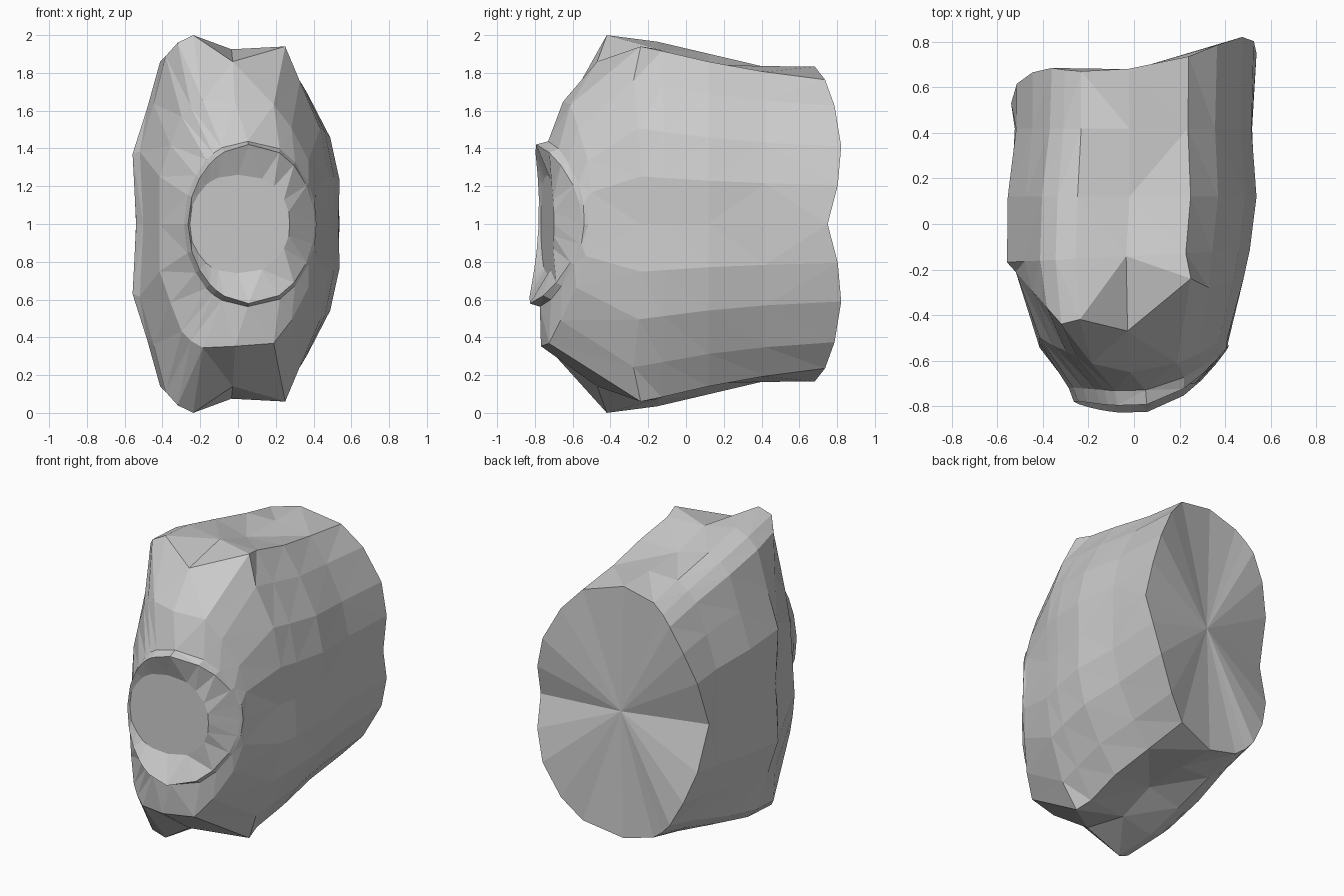
import bpy, bmesh, math

if "Cube" in bpy.data.objects:
    bpy.data.objects.remove(bpy.data.objects["Cube"])

# half outline seen from the front (x, height above the mid line), mirrored below
half = [(.53, 0), (.54, .25), (.49, .5), (.37, .75), (.25, .94), (-.02, .91),
        (-.25, .99), (-.34, .95), (-.41, .88), (-.48, .63), (-.56, .38), (-.54, 0)]
outline = half + [(x, -z) for x, z in reversed(half[1:-1])]


def back_y(x, z):
    edge = max(0, -x - .38)
    return .68 + .13 * x - .5 * edge + .08 * math.sin(math.pi * min(abs(z), .85) / .85)


def shoulder_y(x, z):
    # the left side turns back sooner than the right
    return -.36 + .25 * x + 1.4 * max(0, -x - .32)


def bulge(y, right, left, tilt=0.0):
    return lambda x, z: y + (right if x > 0 else left) * x * x + tilt * z


def plane(y, slope=0.0):
    return lambda x, z: y + slope * x


# sections: depth function, x scale, z scale, x shift, roundness (0 outline, 1 ellipse)
sections = [
    (back_y, 1.0, .86, 0, .85),
    (plane(.42), .97, .885, 0, .5),
    (plane(.12), 1.0, .92, 0, .1),
    (plane(-.14, .05), .97, .975, -.015, 0),
    (shoulder_y, .91, 1.01, -.01, 0),
    (bulge(-.71, 1.15, 1.1, .09), .77, .69, 0, .4),
    (bulge(-.755, 1.25, .4, .05), .65, .45, .065, .9),  # base of the front collar
    (bulge(-.815, 1.6, .5, .04), .62, .43, .07, 1.0),   # collar lip
    (plane(-.735, .13), .49, .27, .01, .8),             # recessed face
]

bm = bmesh.new()
rings = []
for depth, sx, sz, cx, w in sections:
    ring = []
    for ox, oz in outline:
        t = math.atan2(oz, ox / .54)
        x = cx + sx * (ox * (1 - w) + .54 * math.cos(t) * w)
        z = sz * (oz * (1 - w) + .98 * math.sin(t) * w)
        ring.append(bm.verts.new((x, depth(x, z), 1 + z)))
    rings.append(ring)

# faceted skin between the sections
n = len(outline)
for a, b in zip(rings, rings[1:]):
    for i in range(n):
        j = (i + 1) % n
        bm.faces.new((a[i], a[j], b[j], b[i]))

# fan on the back, flat face in the front recess
hub = bm.verts.new((0, .68, 1.0))
for i in range(n):
    bm.faces.new((hub, rings[0][(i + 1) % n], rings[0][i]))
bm.faces.new(rings[-1])

# notch at the top and bottom of the front edge
for v in rings[3]:
    if abs(v.co.x) < .1:
        v.co.z = 1 + math.copysign(.925, v.co.z - 1)
for v in rings[4]:
    side = math.copysign(1, v.co.z - 1)
    if abs(v.co.x) < .1:
        v.co.y, v.co.z = -.47, 1 + side * .86
    elif v.co.x > .1 and abs(v.co.z - 1) > .9:
        v.co.x, v.co.y, v.co.z = .25, -.24, 1 + side * .94

bmesh.ops.triangulate(bm, faces=[f for f in bm.faces if len(f.verts) == 4])
bmesh.ops.recalc_face_normals(bm, faces=bm.faces)
mesh = bpy.data.meshes.new("faceted_body")
bm.to_mesh(mesh)
bm.free()
bpy.context.collection.objects.link(bpy.data.objects.new("faceted_body", mesh))
